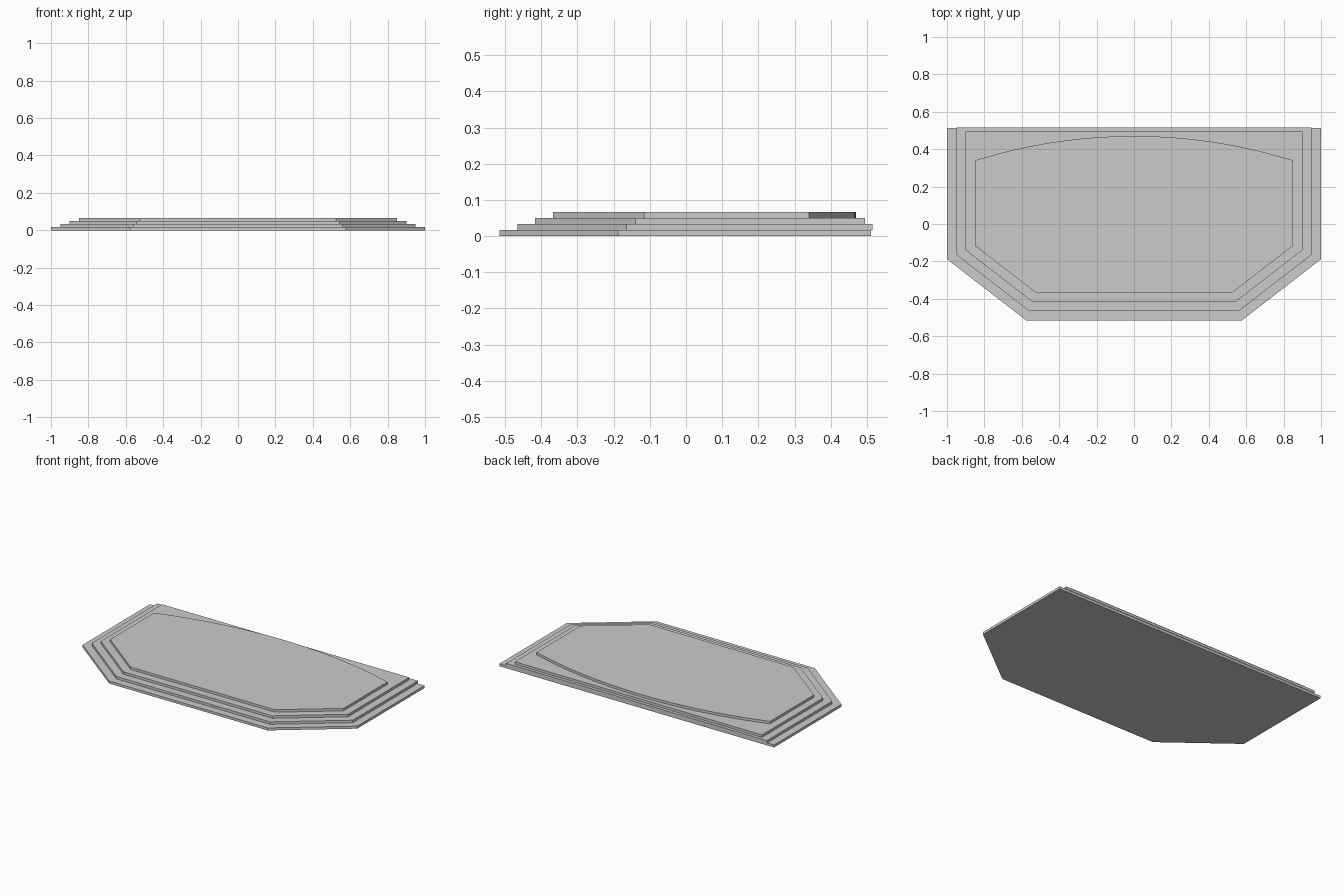
import bpy, bmesh, math

if "Cube" in bpy.data.objects:
    bpy.data.objects.remove(bpy.data.objects["Cube"])

STEP = 0.0165  # tier height


def tier(name, level, half_outline):
    """Extrude a mirrored outline; half_outline runs front to back on the +x side."""
    outline = half_outline + [(-x, y) for x, y in reversed(half_outline) if x > 1e-6]
    bm = bmesh.new()
    face = bm.faces.new([bm.verts.new((x, y, level * STEP)) for x, y in outline])
    top = bmesh.ops.extrude_face_region(bm, geom=[face])["geom"]
    bmesh.ops.translate(bm, vec=(0, 0, STEP),
                        verts=[v for v in top if isinstance(v, bmesh.types.BMVert)])
    bmesh.ops.recalc_face_normals(bm, faces=bm.faces)
    mesh = bpy.data.meshes.new(name)
    bm.to_mesh(mesh)
    bm.free()
    obj = bpy.data.objects.new(name, mesh)
    bpy.context.collection.objects.link(obj)
    return obj


# Three straight-backed steps: front half width, front y, side x, corner y, back y
steps = [
    ("bottom_step", 0.577, -0.515, 1.00, -0.188, 0.512),
    ("second_step", 0.559, -0.466, 0.95, -0.164, 0.515),
    ("third_step", 0.542, -0.417, 0.90, -0.140, 0.495),
]
for i, (name, fx, fy, sx, cy, by) in enumerate(steps):
    tier(name, i, [(fx, fy), (sx, cy), (sx, by)])

# Top platform with a shallow curved back edge
half, side_y, peak_y, n = 0.85, 0.34, 0.47, 16
rise = peak_y - side_y
radius = (half ** 2 + rise ** 2) / (2 * rise)
sweep = math.asin(half / radius)
arc = [(radius * math.sin(sweep * (1 - k / n)),
        peak_y - radius * (1 - math.cos(sweep * (1 - k / n)))) for k in range(n + 1)]
tier("top_platform", 3, [(0.525, -0.367), (half, -0.116)] + arc)
